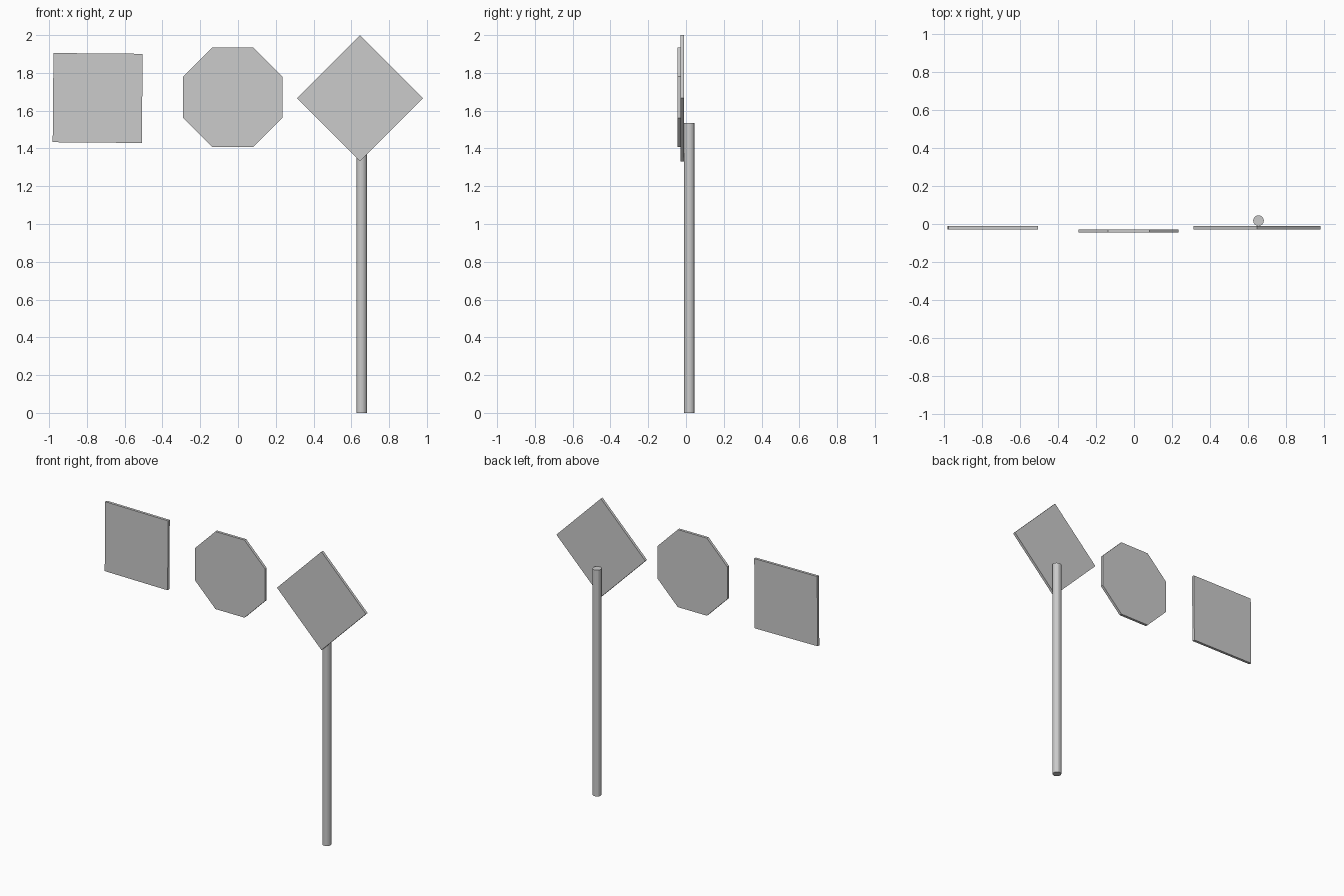
import bpy, math

if "Cube" in bpy.data.objects:
    bpy.data.objects.remove(bpy.data.objects["Cube"])

THICK = 0.018


def plate(name, sides, apothem, x, y, z, turn):
    """Regular polygon sign plate facing -y; turn is the roll in the front view."""
    radius = apothem / math.cos(math.pi / sides)
    bpy.ops.mesh.primitive_cylinder_add(vertices=sides, radius=radius, depth=THICK)
    ob = bpy.context.object
    ob.name = name
    # spin about own axis, then stand upright
    ob.rotation_euler = (math.pi / 2, math.radians(turn), 0)
    ob.location = (x, y, z)
    # start with a flat edge at the top
    for v in ob.data.vertices:
        a = math.atan2(v.co.y, v.co.x) + math.pi / sides
        v.co.x, v.co.y = radius * math.cos(a), radius * math.sin(a)
    return ob


# Sign plates
plate("square_sign", 4, 0.236, -0.743, -0.019, 1.667, 0.5)
plate("octagon_sign", 8, 0.263, -0.028, -0.037, 1.671, 0)
plate("diamond_sign", 4, 0.334 / math.sqrt(2), 0.646, -0.019, 1.666, 45)

# Pole behind the diamond sign
bpy.ops.mesh.primitive_cylinder_add(vertices=16, radius=0.028, depth=1.535,
                                    location=(0.655, 0.018, 1.535 / 2))
bpy.context.object.name = "sign_pole"
